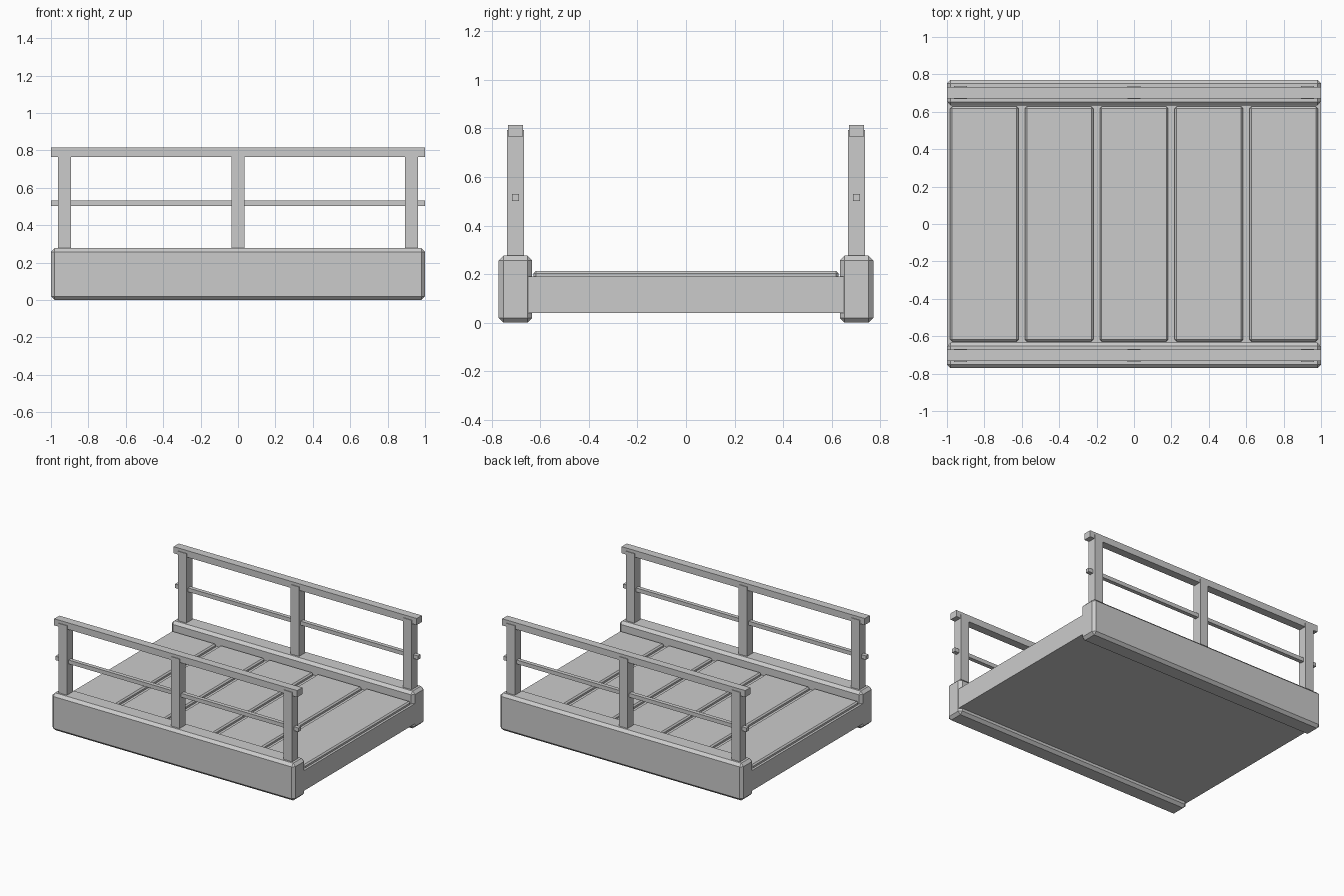
import bpy

if "Cube" in bpy.data.objects:
    bpy.data.objects.remove(bpy.data.objects["Cube"])


def box(name, x, y, z, bevel=0.0):
    """Axis-aligned box from (min, max) ranges, with optional chamfer."""
    bpy.ops.mesh.primitive_cube_add(
        size=1, location=[(r[0] + r[1]) / 2 for r in (x, y, z)])
    ob = bpy.context.object
    ob.name = name
    ob.scale = [r[1] - r[0] for r in (x, y, z)]
    bpy.ops.object.transform_apply(location=False, rotation=False, scale=True)
    if bevel:
        mod = ob.modifiers.new("chamfer", 'BEVEL')
        mod.width = bevel
        mod.segments = 1
    return ob


def around(c, w):
    return (c - w / 2, c + w / 2)


FULL = (-1, 1)

# Deck slab
box("deck", FULL, (-0.65, 0.65), (0.04, 0.19))

# Raised planks on the deck
for i in range(5):
    box(f"plank_{i + 1}", around(-0.8 + 0.4 * i, 0.365), (-0.628, 0.628),
        (0.17, 0.213), 0.01)

# Side beams with railings
for side, s in (("front", -1), ("back", 1)):
    y = 0.702 * s
    box(f"{side}_beam", FULL, around(y, 0.138), (0, 0.277), 0.02)
    for j, px in enumerate((-0.927, 0, 0.927)):
        box(f"{side}_post_{j + 1}", around(px, 0.07), around(y, 0.07), (0.26, 0.793))
    box(f"{side}_top_rail", FULL, around(y, 0.06), (0.766, 0.815))
    box(f"{side}_middle_rail", FULL, around(y, 0.03), (0.502, 0.531))
